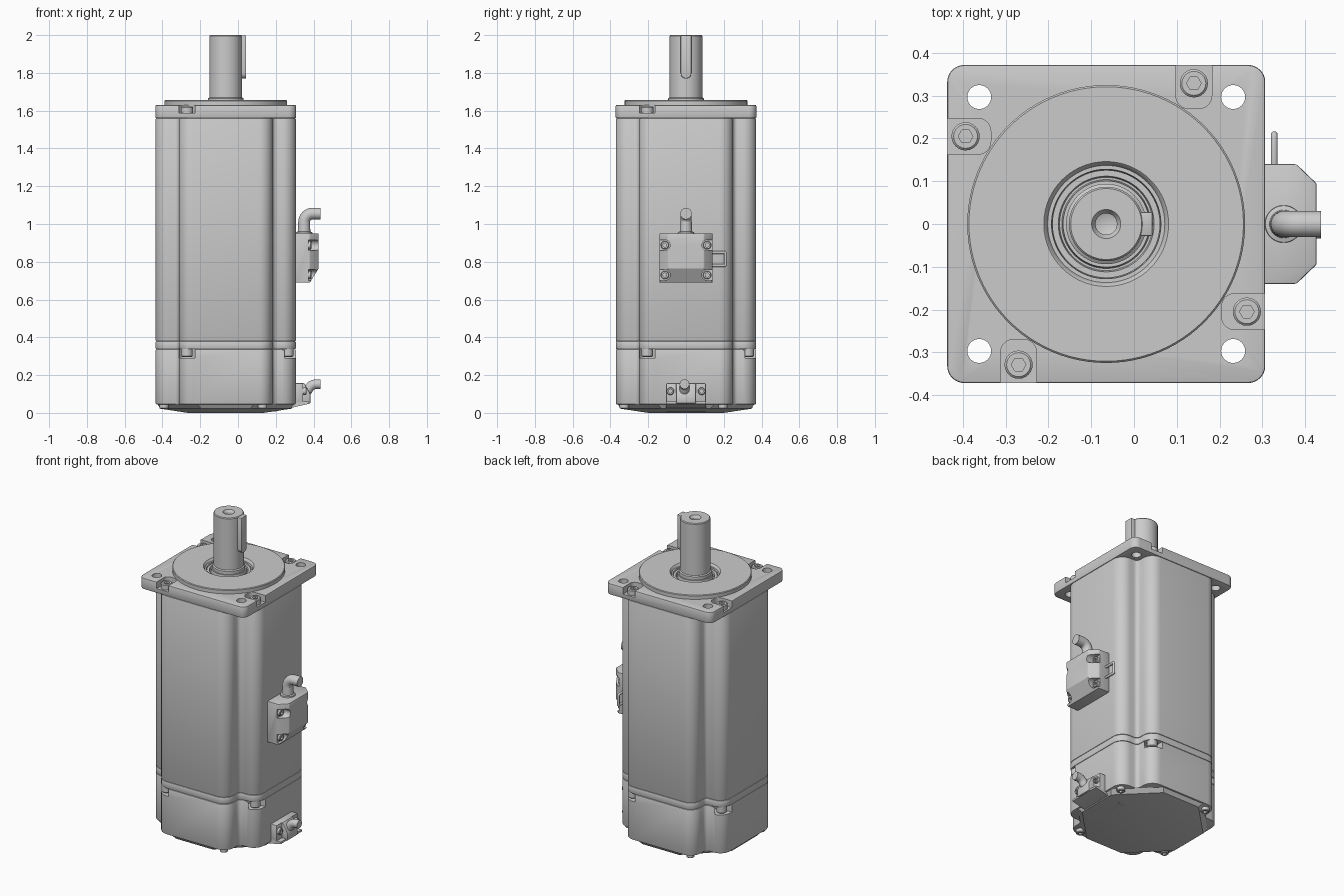
import bpy, bmesh
from math import sin, cos, pi, radians
from mathutils import Matrix, Vector

if "Cube" in bpy.data.objects:
    bpy.data.objects.remove(bpy.data.objects["Cube"])

CX = -0.065                                   # motor axis in x
AXIS = {'z': lambda u, v, w: (u, v, w),
        'x': lambda u, v, w: (w, u, v),       # u=y, v=z
        'y': lambda u, v, w: (u, w, v)}       # u=x, v=z


def finish(bm, name):
    bmesh.ops.recalc_face_normals(bm, faces=bm.faces)
    me = bpy.data.meshes.new(name)
    bm.to_mesh(me)
    bm.free()
    ob = bpy.data.objects.new(name, me)
    bpy.context.collection.objects.link(ob)
    return ob


def loft(name, rings):
    bm = bmesh.new()
    loops = [[bm.verts.new(p) for p in r] for r in rings]
    n = len(loops[0])
    for a, b in zip(loops, loops[1:]):
        for i in range(n):
            bm.faces.new((a[i], a[(i + 1) % n], b[(i + 1) % n], b[i]))
    bm.faces.new(loops[0])
    bm.faces.new(loops[-1])
    return finish(bm, name)


def prism(name, pts, w0, w1, axis='z'):
    return loft(name, [[AXIS[axis](u, v, w) for u, v in pts] for w in (w0, w1)])


def rect(u0, u1, v0, v1):
    return [(u0, v0), (u1, v0), (u1, v1), (u0, v1)]


def arc(cx, cy, r, a0, a1, n=8):
    return [(cx + r * cos(radians(a0 + (a1 - a0) * i / n)),
             cy + r * sin(radians(a0 + (a1 - a0) * i / n))) for i in range(n + 1)]


def circle(cx, cy, r, n=32):
    return arc(cx, cy, r, 0, 360, n)[:-1]


def turn(pts, k):
    for _ in range(k % 4):
        pts = [(-y, x) for x, y in pts]
    return pts


def shift(pts):
    return [(x + CX, y) for x, y in pts]


def lathe(name, prof, n=64, closed=False):
    bm = bmesh.new()
    vs = [bm.verts.new((r, 0, z)) for r, z in prof]
    es = [bm.edges.new(p) for p in zip(vs, vs[1:])]
    if closed:
        es.append(bm.edges.new((vs[-1], vs[0])))
    bmesh.ops.spin(bm, geom=vs + es, axis=(0, 0, 1), cent=(0, 0, 0), angle=2 * pi, steps=n)
    bmesh.ops.remove_doubles(bm, verts=bm.verts, dist=1e-5)
    bmesh.ops.transform(bm, matrix=Matrix.Translation((CX, 0, 0)), verts=bm.verts)
    return finish(bm, name)


def apply(ob, kind, **kw):
    m = ob.modifiers.new(kind, kind)
    for k, v in kw.items():
        setattr(m, k, v)
    bpy.context.view_layer.objects.active = ob
    bpy.ops.object.modifier_apply(modifier=m.name)


def bevel(ob, w):
    apply(ob, 'BEVEL', width=w, segments=2, limit_method='ANGLE', angle_limit=radians(40))


def cut(ob, cutters):
    for c in cutters:
        c.hide_render = True
        apply(ob, 'BOOLEAN', object=c, operation='DIFFERENCE', solver='EXACT')
        bpy.data.objects.remove(c)


def tube(name, pts, r, cyclic=False):
    cu = bpy.data.curves.new(name, 'CURVE')
    cu.dimensions, cu.bevel_depth, cu.bevel_resolution, cu.use_fill_caps = '3D', r, 5, True
    sp = cu.splines.new('POLY')
    sp.points.add(len(pts) - 1)
    for p, q in zip(sp.points, pts):
        p.co = (*q, 1)
    sp.use_cyclic_u = cyclic
    ob = bpy.data.objects.new(name, cu)
    bpy.context.collection.objects.link(ob)
    bpy.ops.object.select_all(action='DESELECT')
    ob.select_set(True)
    bpy.context.view_layer.objects.active = ob
    bpy.ops.object.convert(target='MESH')


# socket-head screw template, unit radius, top at its origin
head = loft('screw_template', [[(x, y, z) for x, y in circle(0, 0, r, 24)]
                               for r, z in ((1, -1.4), (1, -0.15), (0.85, 0))])
cut(head, [prism('hex_cutter', circle(0, 0, 0.52, 6), -0.6, 0.5)])
screw_mesh = head.data
bpy.data.objects.remove(head)


def screw(name, loc, r, facing):
    ob = bpy.data.objects.new(name, screw_mesh)
    rot = Vector((0, 0, 1)).rotation_difference(Vector(facing)).to_matrix().to_4x4()
    ob.matrix_world = Matrix.Translation(loc) @ rot @ Matrix.Scale(r, 4)
    bpy.context.collection.objects.link(ob)


# body cross-section: square with stepped, rounded corners
H, A, R, F = 0.371, 0.248, 0.07, 0.025
quarter = (arc(H - R, A - R, R, 0, 90) + arc(A + F, A + F, F, 270, 180, 5)
           + arc(A - R, H - R, R, 0, 90))
section = shift([p for k in range(4) for p in turn(quarter, k)])

body = prism('motor_body', section, 0.38, 1.56)
band = prism('joint_band', section, 0.337, 0.38)
housing = prism('rear_housing', section, 0.045, 0.337)
for o in (body, band, housing):
    bevel(o, 0.005)

# four screw pockets, shared by the flange and the rear housing
slot = (arc(0.205 - 0.012, 0.30, 0.03, 270, 180, 6) + [(0.163, 0.42), (0.247, 0.42)]
        + arc(0.205 + 0.012, 0.30, 0.03, 360, 270, 6))


def pockets(z0, z1):
    return [prism('pocket_cutter', shift(turn(slot, k)), z0, z1) for k in range(4)]


cut(housing, pockets(0.29, 0.345))

# flange with corner holes, screw pockets and centre opening
fr = 0.04
flange = prism('front_flange', shift([p for k in range(4) for p in
                                      turn(arc(0.372 - fr, 0.372 - fr, fr, 0, 90), k)]), 1.56, 1.63)
bevel(flange, 0.005)
cut(flange, pockets(1.588, 1.7)
    + [prism('hole_cutter', shift(turn(circle(0.297, 0.297, 0.028), k)), 1.5, 1.7) for k in range(4)]
    + [prism('bore_cutter', circle(CX, 0, 0.16, 64), 1.5, 1.7)])

# pilot boss with stepped recess, oil seal and shaft
lathe('pilot_boss', [(0.325, 1.625), (0.325, 1.652), (0.321, 1.656), (0.146, 1.656), (0.142, 1.652),
                     (0.137, 1.64), (0.128, 1.64), (0.125, 1.60), (0.06, 1.60), (0.06, 1.565),
                     (0.165, 1.565), (0.165, 1.625)], 96, True)
lathe('shaft_seal', [(0.126, 1.59), (0.126, 1.632), (0.112, 1.632), (0.109, 1.62),
                     (0.104, 1.62), (0.101, 1.645), (0.085, 1.645), (0.085, 1.59)], 64, True)
lathe('shaft', [(0, 1.58), (0.094, 1.58), (0.094, 1.665), (0.087, 1.67), (0.087, 1.995), (0.083, 2.0),
                (0.034, 2.0), (0.025, 1.985), (0.025, 1.87), (0, 1.86)], 64)
key = prism('shaft_key', [(0.028, 1.998), (-0.028, 1.998)] + arc(0, 1.798, 0.028, 180, 360, 12),
            -0.01, 0.043, 'x')
bevel(key, 0.003)

# flange screws, rear housing screws and bottom screws
for k in range(4):
    x, y = shift(turn([(0.205, 0.329)], k))[0]
    screw('flange_screw', (x, y, 1.622), 0.033, (0, 0, 1))
    screw('housing_screw', (x, y, 0.297), 0.03, (0, 0, -1))
    x, y = shift(turn([(0.327, 0.195)], k))[0]
    screw('bottom_screw', (x, y, 0.022), 0.024, (0, 0, -1))

# shallow octagonal bottom cover
loft('bottom_cover', [[(x, y, z) for x, y in shift([p for k in range(4) for p in
                      turn([(h, -s), (h, s)], k)])]
                      for h, s, z in ((0.362, 0.15, 0.047), (0.345, 0.13, 0.022), (0.2, 0.11, 0.0))])

# power connector on the side, with corner pockets and sloping lower edge
power = prism('power_connector', [(0.30, -0.14), (0.38, -0.14), (0.427, -0.095), (0.427, 0.095),
                                  (0.38, 0.14), (0.30, 0.14)], 0.69, 0.95)
bevel(power, 0.004)
cuts = [prism('slope_cutter', [(0.43, 0.77), (0.375, 0.68), (0.5, 0.68), (0.5, 0.77)], -0.2, 0.2, 'y')]
for s in (-1, 1):
    for z in (0.73, 0.888):
        cuts.append(prism('corner_cutter', [(s * 0.2, z - 0.028)]
                          + [(s * u, v) for u, v in arc(0.112, z, 0.028, 270, 90, 10)]
                          + [(s * 0.2, z + 0.028)], 0.372, 0.5, 'x'))
        screw('power_screw', (0.388, s * 0.112, z), 0.022, (1, 0, 0))
cut(power, cuts)
loft('power_cable_gland', [[(x, y, z) for x, y in circle(0.35, 0, r)]
                           for r, z in ((0.045, 0.94), (0.043, 0.957), (0.033, 0.96), (0.031, 1.01))])
tube('power_cable', [(0.35, 0, 0.93)] + [(x, 0, z) for x, z in arc(0.395, 1.01, 0.045, 180, 90)]
     + [(0.437, 0, 1.055)], 0.031)

# locking lever loop
loop = [p for c, d, a in ((0.203, 0.843, 0), (0.13, 0.843, 90), (0.13, 0.786, 180), (0.203, 0.786, 270))
        for p in arc(c, d, 0.006, a, a + 90, 4)]
tube('connector_lever', [(0.328, y, z) for y, z in loop], 0.008, True)

# encoder connector at the base: plate, raised centre, tongue below, screws and cable
plate = prism('encoder_connector', rect(-0.105, 0.105, 0.052, 0.157), 0.28, 0.345, 'x')
hump = prism('encoder_connector_centre', [(0.30, 0.05), (0.383, 0.05), (0.383, 0.10),
                                          (0.35, 0.157), (0.30, 0.157)], -0.052, 0.052, 'y')
for o in (plate, hump):
    bevel(o, 0.004)
prism('encoder_tongue', [(0.13, 0.002), (0.20, 0.008), (0.375, 0.048), (0.375, 0.06), (0.13, 0.06)],
      -0.105, 0.105, 'y')
for s in (-1, 1):
    screw('encoder_screw', (0.362, s * 0.083, 0.115), 0.02, (1, 0, 0))
tube('encoder_cable', [(0.335, -0.008, 0.09)] + [(x, -0.008, z) for x, z in
     arc(0.415, 0.105, 0.047, 160, 90)] + [(0.437, -0.008, 0.152)], 0.026)

# smooth shading with sharp edges kept
bpy.ops.object.select_all(action='DESELECT')
for o in bpy.context.scene.objects:
    o.select_set(True)
    bpy.context.view_layer.objects.active = o
bpy.ops.object.shade_smooth_by_angle(angle=radians(30))
